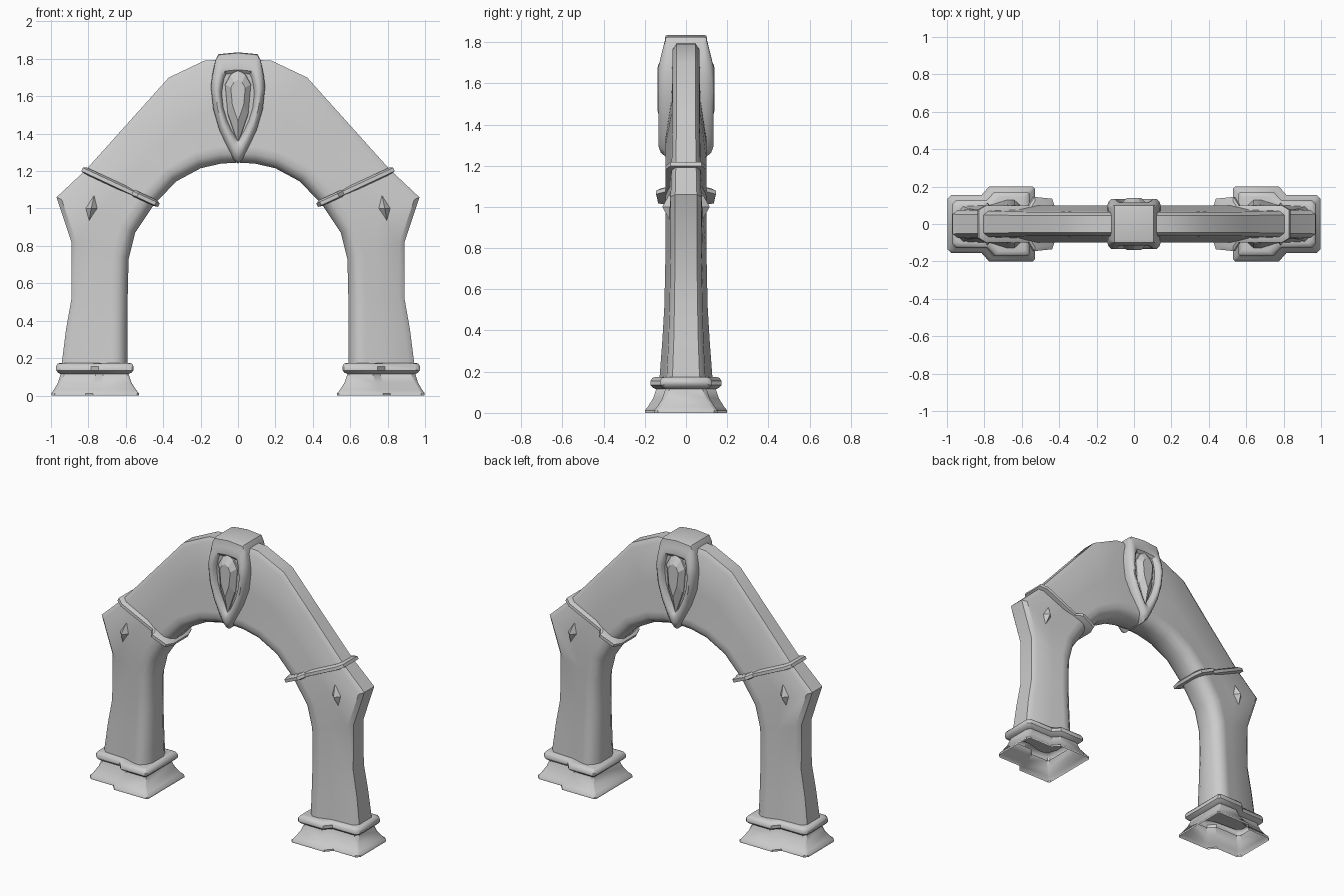
import bpy, bmesh, math
from mathutils import Vector

cube = bpy.data.objects.get("Cube")
if cube:
    bpy.data.objects.remove(cube)

stone = bpy.data.materials.new("grey stone")
stone.use_nodes = True
GREY = (0.6, 0.6, 0.6, 1)
stone.diffuse_color = GREY
stone.node_tree.nodes["Principled BSDF"].inputs["Base Color"].default_value = GREY


def finish(name, bm, axes="", angle=35):
    """Turn a bmesh into a shaded object, mirrored over the given axes."""
    bmesh.ops.recalc_face_normals(bm, faces=bm.faces)
    mesh = bpy.data.meshes.new(name)
    bm.to_mesh(mesh)
    bm.free()
    mesh.materials.append(stone)
    obj = bpy.data.objects.new(name, mesh)
    bpy.context.collection.objects.link(obj)
    if axes:
        mod = obj.modifiers.new("mirror", 'MIRROR')
        mod.use_axis = ["X" in axes, "Y" in axes, False]
        mod.merge_threshold = 0.0005
    bpy.ops.object.select_all(action='DESELECT')
    obj.select_set(True)
    bpy.context.view_layer.objects.active = obj
    if angle:
        bpy.ops.object.shade_smooth_by_angle(angle=math.radians(angle))
    return obj


def loft(rings, cap_start=False, cap_end=False):
    """Skin a list of closed rings with equal point counts."""
    bm = bmesh.new()
    loops = [[bm.verts.new(p) for p in ring] for ring in rings]
    for a, b in zip(loops, loops[1:]):
        for i in range(len(a)):
            j = (i + 1) % len(a)
            bm.faces.new((a[i], a[j], b[j], b[i]))
    if cap_start:
        bm.faces.new(loops[0])
    if cap_end:
        bm.faces.new(loops[-1])
    return bm


def section(inner, outer, roll, web):
    """Wall section: thick rounded inner roll, thinner chamfered outer web."""
    p, q = Vector((inner[0], 0, inner[1])), Vector((outer[0], 0, outer[1]))
    length = (q - p).length
    d = (q - p) / length
    half = [(0, roll * .45), (.02, roll * .8), (.05, roll), (.09, roll),
            (length * .5, web * 1.08), (length - .03, web), (length, web * .7)]
    prof = half + [(s, -y) for s, y in reversed(half)]
    return [p + d * s + Vector((0, y, 0)) for s, y in prof]


# Arch body: inner point, outer point, roll half depth, web half depth
stations = [
    ((.59, .15), (.945, .15), .13, .095),
    ((.59, .35), (.92, .35), .115, .085),
    ((.59, .52), (.89, .52), .105, .08),
    ((.585, .73), (.89, .82), .1, .075),
    ((.55, .87), (.97, 1.06), .1, .075),
    ((.45, 1.02), (.81, 1.21), .1, .07),
    ((.33, 1.145), (.59, 1.455), .1, .065),
    ((.2, 1.215), (.37, 1.7), .1, .065),
    ((.09, 1.24), (.18, 1.79), .1, .065),
    ((0, 1.245), (0, 1.80), .1, .065),
]
finish("arch_body", loft([section(*s) for s in stations], cap_start=True), "X", 40)


# Collars: slanted bands, deep at the inner end and slim at the outer end
def collar_ring(lift, grow):
    start, end = Vector((.445, 0, 1.03)), Vector((.81, 0, 1.2))
    d = (end - start).normalized()
    up = Vector((-d.z, 0, d.x))
    length = (end - start).length
    half = [(-grow, .08), (.02 - grow, .11 + grow), (.1, .12 + grow),
            (.13, .075 + grow), (length - .02, .075 + grow), (length + grow, .05 + grow)]
    prof = half + [(s, -y) for s, y in reversed(half)]
    return [start + d * s + up * lift + Vector((0, y, 0)) for s, y in prof]


collar_levels = [(-.018, .0), (-.012, .025), (.008, .025), (.018, .005)]
finish("leg_collars", loft([collar_ring(*c) for c in collar_levels], True, True), "X", 30)


# Plinths: stepped plan flared to the ground with a rounded top ledge
def plinth_ring(z, o):
    xi, xm, xo, a, b, c = .60 - o, .725 + o, .935 + o * .9, .13 + o, .085 + o, .02
    half = [(xi, a - c * .5), (xi + c * .5, a), (xm - c, a), (xm + c, b),
            (xo - c, b), (xo, b - c)]
    plan = half + [(x, -y) for x, y in reversed(half)]
    return [(x, y, z) for x, y in plan]


plinth_levels = [(0, .07), (.012, .07), (.03, .055), (.07, .03), (.115, .015),
                 (.122, .03), (.135, .042), (.155, .042), (.17, .033), (.175, .015)]
finish("plinths", loft([plinth_ring(*v) for v in plinth_levels], cap_end=True), "X", 40)


# Keystone: shield outline with a raised rounded rim and sunken panel
def mirrored(half):
    return half + [(-x, z) for x, z in reversed(half) if x > 0]


def shield_ring(outline, y, scale, centre):
    ring = []
    for x, z in outline:
        zz = centre + (z - centre) * scale
        fade = min(1, max(0, (1.82 - zz) / .14))
        ring.append((x * scale, -(.1 + (y - .1) * fade if y > .1 else y), zz))
    return ring


shield = mirrored([(0, 1.835), (.105, 1.825), (.122, 1.79), (.138, 1.71), (.145, 1.65),
                   (.132, 1.53), (.1, 1.42), (.06, 1.33), (.025, 1.265), (0, 1.24)])
shield_levels = [(0, 1), (.085, 1), (.1, .985), (.122, .93), (.134, .83),
                 (.134, .74), (.125, .66), (.1, .6)]
finish("keystone", loft([shield_ring(shield, y, s, 1.56) for y, s in shield_levels],
                        cap_end=True), "Y", 40)

# Long faceted gem in the keystone panel
gem = mirrored([(0, 1.745), (.04, 1.72), (.07, 1.665), (.055, 1.5), (0, 1.34)])
gem_levels = [(.095, 1), (.11, .96), (.138, .55)]
finish("keystone_gem", loft([shield_ring(gem, y, s, 1.62) for y, s in gem_levels],
                            cap_end=True), "Y", 0)

# Pointed studs on the leg faces
bm = bmesh.new()
rim = [bm.verts.new((x, -.065, z)) for x, z in
       ((.765, 1.09), (.825, 1.0), (.80, .91), (.74, 1.0))]
tip = bm.verts.new((.785, -.115, 1.0))
for i in range(4):
    bm.faces.new((rim[i], rim[(i + 1) % 4], tip))
finish("leg_studs", bm, "XY", 0)
